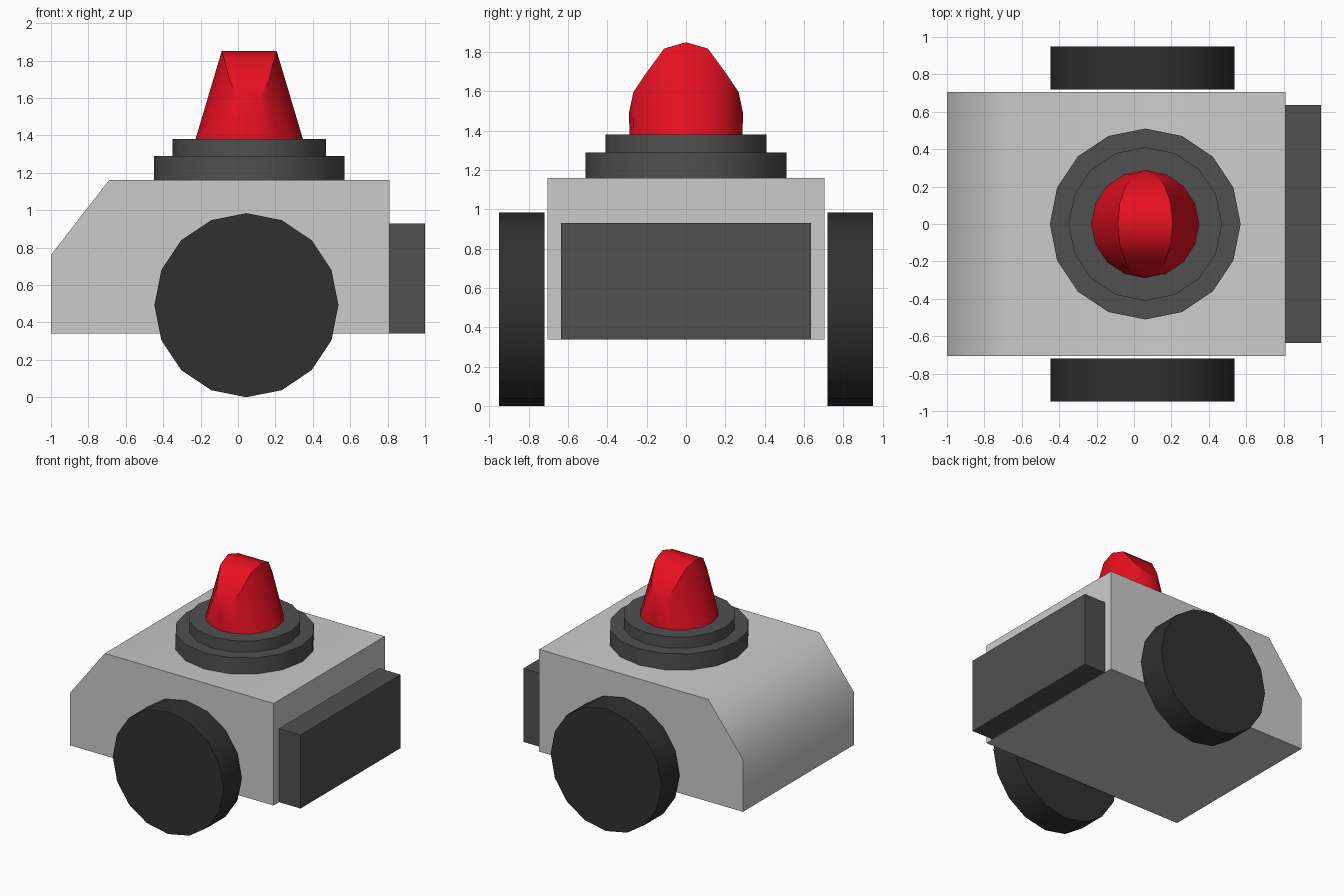
import bpy, bmesh
from math import sin, cos, pi, radians
from mathutils import Matrix

if "Cube" in bpy.data.objects:
    bpy.data.objects.remove(bpy.data.objects["Cube"])


def material(name, rgb):
    m = bpy.data.materials.new(name)
    m.diffuse_color = (*rgb, 1)
    m.use_nodes = True
    m.node_tree.nodes["Principled BSDF"].inputs["Base Color"].default_value = m.diffuse_color
    return m


RUBBER = material("rubber", (0.03, 0.03, 0.03))
DARK = material("dark_grey", (0.08, 0.08, 0.08))
RED = material("red", (0.8, 0.005, 0.015))


def finish(bm, name, mat=None, angle=30):
    bmesh.ops.recalc_face_normals(bm, faces=bm.faces)
    mesh = bpy.data.meshes.new(name)
    bm.to_mesh(mesh)
    bm.free()
    ob = bpy.data.objects.new(name, mesh)
    bpy.context.collection.objects.link(ob)
    if mat:
        mesh.materials.append(mat)
    bpy.ops.object.select_all(action='DESELECT')
    ob.select_set(True)
    bpy.context.view_layer.objects.active = ob
    bpy.ops.object.shade_smooth_by_angle(angle=radians(angle))
    return ob


def extrude_profile(name, points, half_width, mat=None, angle=30):
    """Closed x-z profile extruded across y."""
    bm = bmesh.new()
    rings = [[bm.verts.new((x, y, z)) for x, z in points]
             for y in (-half_width, half_width)]
    n = len(points)
    for ring in rings:
        bm.faces.new(ring)
    for i in range(n):
        j = (i + 1) % n
        bm.faces.new((rings[0][i], rings[0][j], rings[1][j], rings[1][i]))
    return finish(bm, name, mat, angle)


def disc(name, centre, radius, depth, mat, axis='Z'):
    bm = bmesh.new()
    mtx = Matrix.Translation(centre)
    if axis == 'Y':
        mtx = mtx @ Matrix.Rotation(pi / 2, 4, 'X')
    # rotate so that vertices fall on the axes
    bmesh.ops.create_cone(bm, cap_ends=True, segments=16, radius1=radius,
                          radius2=radius, depth=depth, matrix=mtx)
    return finish(bm, name, mat)


# body with sloped nose, and the block behind it
extrude_profile("body", [(-1, 0.34), (0.81, 0.34), (0.81, 1.16),
                         (-0.69, 1.16), (-1, 0.76)], 0.705, angle=60)
extrude_profile("rear_block", [(0.81, 0.34), (1, 0.34), (1, 0.93),
                               (0.81, 0.93)], 0.635, DARK)

# wheels
for side, name in ((-1, "front_wheel"), (1, "back_wheel")):
    disc(name, (0.045, side * 0.835, 0.492), 0.492, 0.23, RUBBER, 'Y')

# stepped turret base
disc("lower_ring", (0.06, 0, 1.225), 0.51, 0.13, DARK)
disc("upper_ring", (0.06, 0, 1.335), 0.41, 0.09, DARK)

# red beacon: round base tapering in x, with a top arched across y
ARCH = [1.85, 1.818, 1.69, 1.595, 1.49]   # top height from middle to side
bm = bmesh.new()
base, top = [], []
for i in range(16):
    a = i * pi / 8
    k = i % 8
    base.append(bm.verts.new((0.06 + 0.287 * cos(a), 0.287 * sin(a), 1.38)))
    top.append(bm.verts.new((0.06 + 0.147 * cos(a), 0.29 * sin(a),
                             ARCH[min(k, 8 - k)])))
bm.faces.new(base)
for i in range(16):
    j = (i + 1) % 16
    bm.faces.new((base[i], base[j], top[j], top[i]))
# arched cap made of strips running along x
for i in range(-4, 4):
    loop = [top[i % 16], top[(i + 1) % 16], top[(7 - i) % 16], top[(8 - i) % 16]]
    bm.faces.new(list(dict.fromkeys(loop)))
finish(bm, "beacon", RED, 40)
